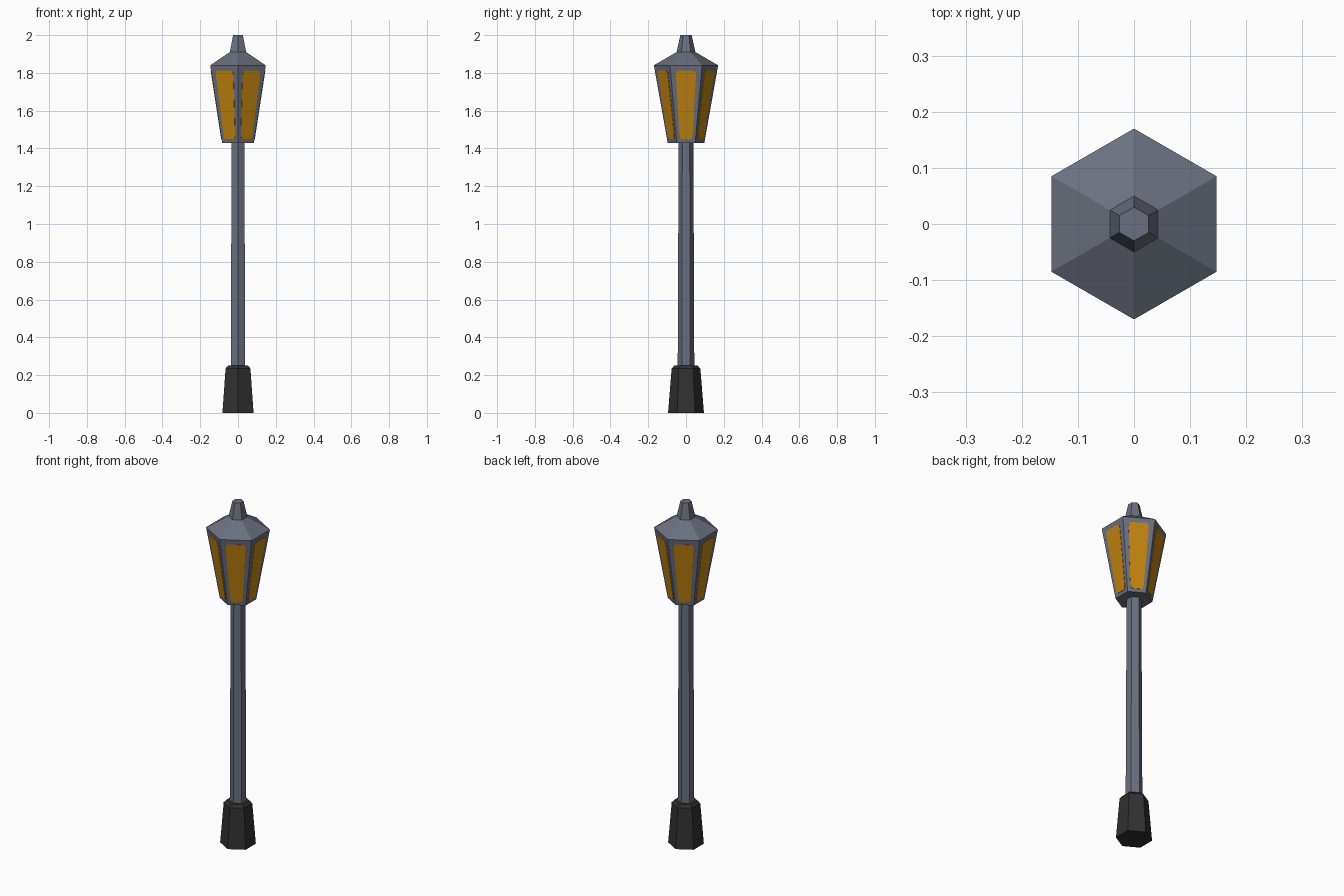
import bpy, bmesh, math
from mathutils import Vector

if "Cube" in bpy.data.objects:
    bpy.data.objects.remove(bpy.data.objects["Cube"])


def material(name, rgb):
    m = bpy.data.materials.new(name)
    m.diffuse_color = (*rgb, 1.0)
    m.use_nodes = True
    m.node_tree.nodes["Principled BSDF"].inputs["Base Color"].default_value = m.diffuse_color
    return m


iron = material("blue_grey_iron", (0.145, 0.162, 0.21))
dark = material("dark_base", (0.03, 0.03, 0.03))
amber = material("amber_glass", (0.54, 0.23, 0.005))


def finish(bm, name, mat):
    bmesh.ops.recalc_face_normals(bm, faces=bm.faces[:])
    me = bpy.data.meshes.new(name)
    bm.to_mesh(me)
    bm.free()
    me.materials.append(mat)
    ob = bpy.data.objects.new(name, me)
    bpy.context.collection.objects.link(ob)
    return ob


def hex_stack(name, profile, mat):
    """Closed six-sided solid from (radius, z) pairs, corners on +y and -y."""
    bm = bmesh.new()
    rings = []
    for r, z in profile:
        rings.append([bm.verts.new((r * math.sin(k * math.pi / 3),
                                    r * math.cos(k * math.pi / 3), z)) for k in range(6)])
    for a, b in zip(rings, rings[1:]):
        for k in range(6):
            j = (k + 1) % 6
            bm.faces.new((a[k], a[j], b[j], b[k]))
    bm.faces.new(rings[0])
    bm.faces.new(rings[-1])
    return finish(bm, name, mat)


# Foot, post, lantern body with roof, and finial
hex_stack("base", [(0.095, 0), (0.076, 0.235), (0.062, 0.25)], dark)
hex_stack("post", [(0.044, 0.24), (0.039, 1.44)], iron)
Z0, R0, Z1, R1 = 1.43, 0.097, 1.84, 0.17
hex_stack("lantern", [(R0, Z0), (R1, Z1), (0.05, 1.91)], iron)
hex_stack("finial", [(0.05, 1.909), (0.03, 2.0)], iron)

# Glass panes: thin plates with clipped corners, one on each lantern side
half = [(0.024, 1.449), (0.031, 1.455), (0.035, 1.47), (0.053, 1.785),
        (0.052, 1.802), (0.043, 1.812)]
outline = half + [(-w, z) for w, z in reversed(half)]
c30 = math.cos(math.pi / 6)
slope = (R1 - R0) * c30 / (Z1 - Z0)
for i in range(6):
    a = i * math.pi / 3
    out = Vector((math.cos(a), math.sin(a), 0))
    side = Vector((-math.sin(a), math.cos(a), 0))
    bm = bmesh.new()
    layers = []
    for lift in (-0.001, 0.002):
        layers.append([bm.verts.new(out * (R0 * c30 + slope * (z - Z0) + lift)
                                    + side * w + Vector((0, 0, z))) for w, z in outline])
    back, front = layers
    bm.faces.new(back)
    bm.faces.new(front)
    n = len(outline)
    for k in range(n):
        j = (k + 1) % n
        bm.faces.new((back[k], back[j], front[j], front[k]))
    finish(bm, f"glass_pane_{i + 1}", amber)
